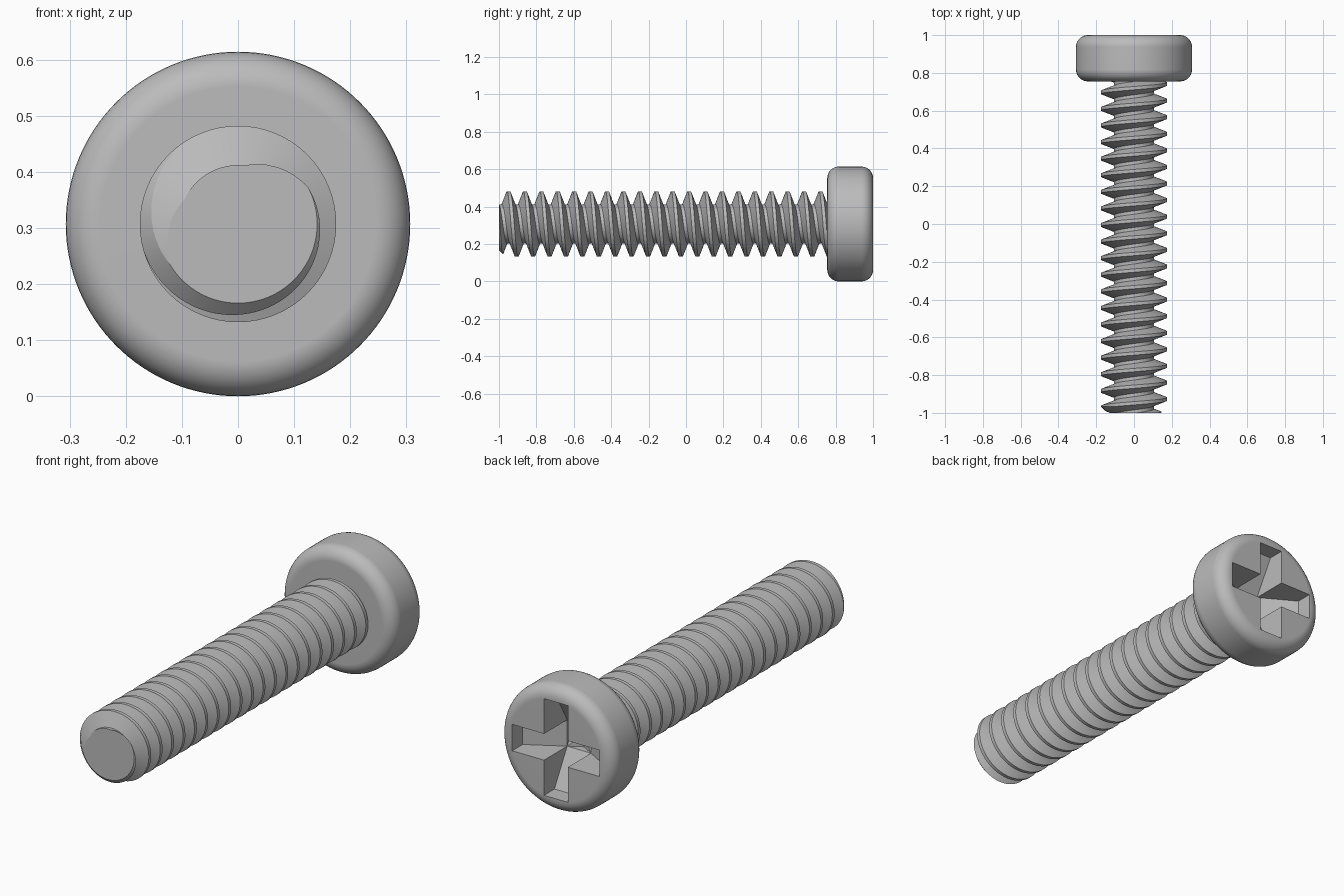
import bpy, bmesh
from math import sin, cos, tau, pi
from mathutils import Matrix, Vector

if "Cube" in bpy.data.objects:
    bpy.data.objects.remove(bpy.data.objects["Cube"])

AXIS_Z = 0.307          # height of the screw axis, also the head radius
HEAD_Y, TIP_Y, BACK_Y = 0.755, -1.0, 1.0
MAJOR, MINOR, PITCH = 0.175, 0.105, 0.0878
CREST_Y = -0.949        # a thread crest at the top of the shaft
STEPS = 64

steel = bpy.data.materials.new("grey steel")
steel.use_nodes = True
steel.diffuse_color = (0.5, 0.5, 0.5, 1)
steel.node_tree.nodes["Principled BSDF"].inputs["Base Color"].default_value = (0.5, 0.5, 0.5, 1)


def add_object(name, bm):
    bmesh.ops.recalc_face_normals(bm, faces=bm.faces)
    mesh = bpy.data.meshes.new(name)
    bm.to_mesh(mesh)
    bm.free()
    mesh.materials.append(steel)
    obj = bpy.data.objects.new(name, mesh)
    bpy.context.collection.objects.link(obj)
    return obj


def activate(obj):
    bpy.ops.object.select_all(action="DESELECT")
    obj.select_set(True)
    bpy.context.view_layer.objects.active = obj


def cut(obj, tool, operation):
    activate(obj)
    mod = obj.modifiers.new("cut", "BOOLEAN")
    mod.operation, mod.object, mod.solver = operation, tool, "EXACT"
    bpy.ops.object.modifier_apply(modifier=mod.name)
    bpy.data.objects.remove(tool)


def smooth(obj, angle):
    activate(obj)
    bpy.ops.object.shade_smooth_by_angle(angle=angle)


def lathe(name, profile):
    """Spin (radius, y) points about the screw axis."""
    bm = bmesh.new()
    verts = [bm.verts.new((r, y, AXIS_Z)) for r, y in profile]
    edges = [bm.edges.new(pair) for pair in zip(verts, verts[1:])]
    bmesh.ops.spin(bm, geom=verts + edges, cent=(0, 0, AXIS_Z), axis=(0, 1, 0),
                   angle=tau, steps=STEPS * 2, use_duplicate=False)
    bmesh.ops.remove_doubles(bm, verts=bm.verts, dist=1e-5)
    return add_object(name, bm)


# Threaded shaft: one thread section swept along a right-handed helix
section = [(-0.1, MAJOR), (0.1, MAJOR), (0.4, MINOR), (0.6, MINOR), (0.9, MAJOR)]
bm = bmesh.new()
previous = None
for n in range(-3 * STEPS, 23 * STEPS):
    t = tau * n / STEPS
    row = [bm.verts.new((r * sin(t), CREST_Y + PITCH * (n / STEPS + u), AXIS_Z + r * cos(t)))
           for u, r in section]
    if previous:
        for i in range(len(section) - 1):
            bm.faces.new((previous[i], previous[i + 1], row[i + 1], row[i]))
    previous = row
bmesh.ops.remove_doubles(bm, verts=bm.verts, dist=1e-5)
for y, normal in ((TIP_Y - 0.02, -1), (HEAD_Y + 0.025, 1)):
    result = bmesh.ops.bisect_plane(bm, geom=bm.verts[:] + bm.edges[:] + bm.faces[:],
                                    plane_co=(0, y, 0), plane_no=(0, normal, 0), clear_outer=True)
    rim = [e for e in result["geom_cut"] if isinstance(e, bmesh.types.BMEdge)]
    bmesh.ops.edgeloop_fill(bm, edges=rim)
shaft = add_object("threaded_shaft", bm)

# Trim the shaft to length with a chamfered tip
blank = lathe("shaft_blank", [(0, TIP_Y), (0.141, TIP_Y), (0.19, TIP_Y + 0.049),
                              (0.19, HEAD_Y + 0.01), (0, HEAD_Y + 0.01)])
cut(shaft, blank, "INTERSECT")
smooth(shaft, pi / 9)

# Head with rounded rims
FILLET = 0.062
arc = [(AXIS_Z - FILLET + FILLET * sin(a * pi / 16), FILLET * (1 - cos(a * pi / 16)))
       for a in range(9)]
profile = [(0, HEAD_Y)] + [(r, HEAD_Y + d) for r, d in arc]
profile += [(r, BACK_Y - d) for r, d in reversed(arc)] + [(0, BACK_Y)]
head = lathe("screw_head", profile)

# Cross recess: two slots whose floors slope down to the centre
REACH, HALF = 0.235, 0.064
slot = [(-REACH, -0.05), (-REACH, 0.08), (0, 0.215), (REACH, 0.08), (REACH, -0.05)]
for turn in (0, pi / 2):
    bm = bmesh.new()
    face = bm.faces.new([bm.verts.new((x, BACK_Y - d, -HALF)) for x, d in slot])
    extruded = bmesh.ops.extrude_face_region(bm, geom=[face])["geom"]
    bmesh.ops.translate(bm, vec=(0, 0, 2 * HALF),
                        verts=[v for v in extruded if isinstance(v, bmesh.types.BMVert)])
    place = Matrix.Translation(Vector((0, 0, AXIS_Z))) @ Matrix.Rotation(turn, 4, "Y")
    bmesh.ops.transform(bm, matrix=place, verts=bm.verts)
    cutter = add_object("slot_cutter", bm)
    cutter.hide_render = True
    cut(head, cutter, "DIFFERENCE")
smooth(head, pi / 9)
weighted = head.modifiers.new("even_shading", "WEIGHTED_NORMAL")
weighted.keep_sharp = True
